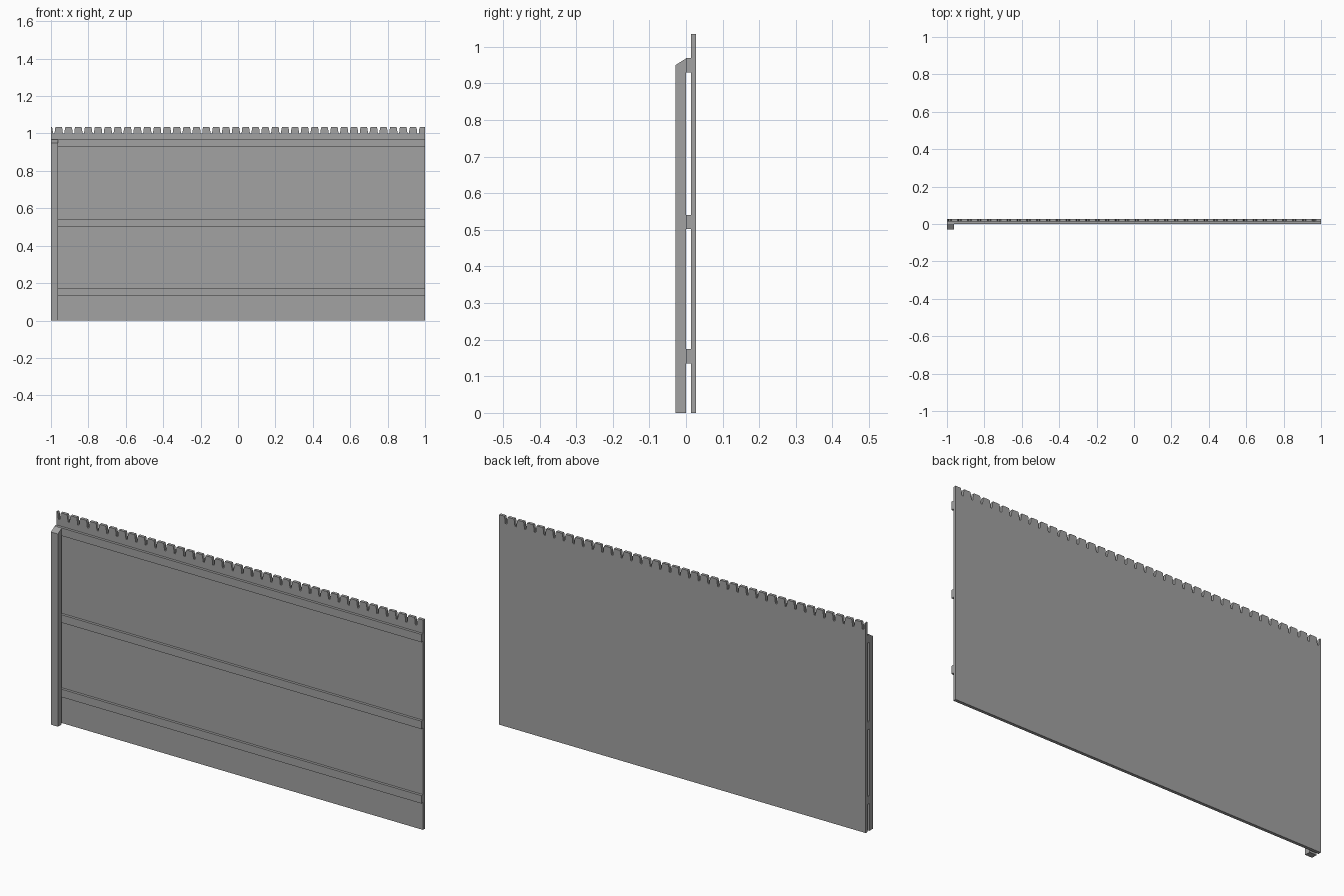
import bpy

cube = bpy.data.objects.get("Cube")
if cube:
    bpy.data.objects.remove(cube, do_unlink=True)

grey = bpy.data.materials.new("plain grey")
grey.use_nodes = True
grey.diffuse_color = (0.36, 0.36, 0.36, 1)
bsdf = next(n for n in grey.node_tree.nodes if n.type == "BSDF_PRINCIPLED")
bsdf.inputs["Base Color"].default_value = grey.diffuse_color


def extrude(name, outline, place, low, high):
    """Sweep a closed 2D outline from low to high along the remaining axis."""
    n = len(outline)
    verts = [place(a, b, d) for d in (low, high) for a, b in outline]
    faces = [tuple(range(n)), tuple(reversed(range(n, 2 * n)))]
    faces += [(i, i + n, (i + 1) % n + n, (i + 1) % n) for i in range(n)]
    mesh = bpy.data.meshes.new(name)
    mesh.from_pydata(verts, [], faces)
    mesh.validate()
    mesh.materials.append(grey)
    obj = bpy.data.objects.new(name, mesh)
    bpy.context.collection.objects.link(obj)
    return obj


def along_x(y, z, x):
    return (x, y, z)


def along_y(x, z, y):
    return (x, y, z)


# Boarded panel: one slab whose top edge is cut into round-shouldered boards
TOP, NOTCH_FLOOR, PITCH, FIRST = 1.035, 1.0, 2 / 38, -0.985
half_notch = [(0.010, TOP), (0.007, 1.026), (0.004, NOTCH_FLOOR)]
outline = [(-1, 0), (-1, TOP)]
for i in range(38):
    centre = FIRST + i * PITCH
    outline += [(centre - w, z) for w, z in half_notch]
    outline += [(centre + w, z) for w, z in reversed(half_notch)]
outline += [(1, TOP), (1, 0)]
extrude("boarded_panel", outline[::-1], along_y, 0.013, 0.028)

# Three horizontal rails on the front of the panel
for label, z in (("lower", 0.135), ("middle", 0.502), ("upper", 0.93)):
    rail = [(0, z), (0.013, z), (0.013, z + 0.039), (0, z + 0.039)]
    extrude(label + "_rail", rail[::-1], along_x, -1, 1)

# End post with a sloping weathered top
post = [(-0.029, 0), (0, 0), (0, 0.968), (-0.029, 0.95)]
extrude("end_post", post[::-1], along_x, -1, -0.962)
